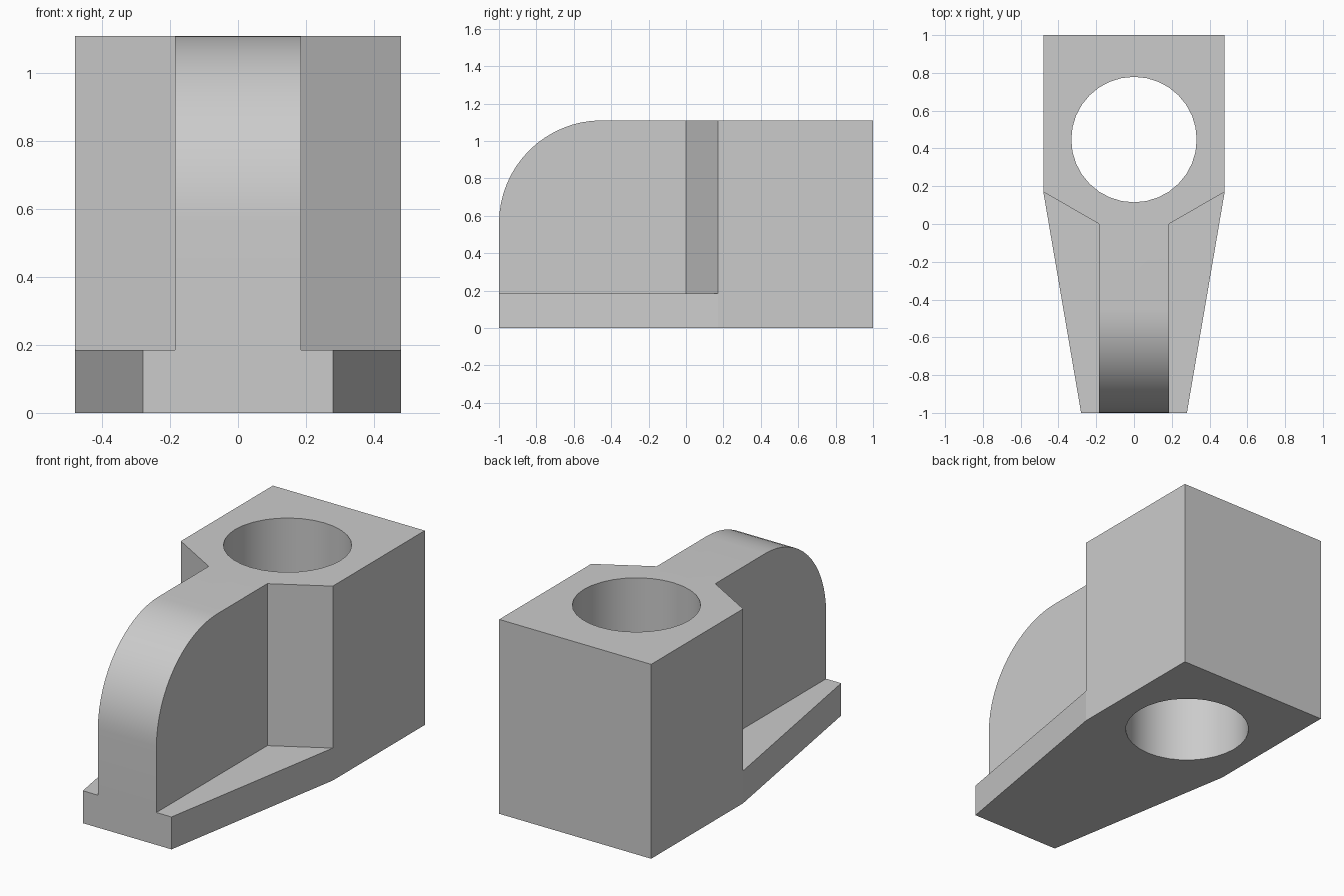
import bpy
import bmesh
import math

cube = bpy.data.objects.get("Cube")
if cube:
    bpy.data.objects.remove(cube, do_unlink=True)

HEIGHT, FLANGE = 1.11, 0.185
WEB, FRONT, WIDE = 0.185, 0.28, 0.48
SHOULDER = 0.17

grey = bpy.data.materials.new("plain grey")
grey.use_nodes = True
colour = (0.6, 0.6, 0.6, 1)
grey.diffuse_color = colour
grey.node_tree.nodes["Principled BSDF"].inputs["Base Color"].default_value = colour


def prism(name, outline, low, high, round_front=0):
    """Extrude a plan outline upwards, optionally rounding its first top edge."""
    bm = bmesh.new()
    bottom = [bm.verts.new((x, y, low)) for x, y in outline]
    top = [bm.verts.new((x, y, high)) for x, y in outline]
    bm.faces.new(bottom)
    bm.faces.new(top)
    for i in range(len(outline)):
        j = (i + 1) % len(outline)
        bm.faces.new((bottom[i], bottom[j], top[j], top[i]))
    bmesh.ops.recalc_face_normals(bm, faces=bm.faces)
    if round_front:
        edge = bm.edges.get((top[0], top[1]))
        bmesh.ops.bevel(bm, geom=[edge], offset=round_front, segments=16,
                        profile=0.5, affect='EDGES')
    mesh = bpy.data.meshes.new(name)
    bm.to_mesh(mesh)
    bm.free()
    mesh.materials.append(grey)
    obj = bpy.data.objects.new(name, mesh)
    bpy.context.collection.objects.link(obj)
    return obj


# Tapered block with a rounded front
block = prism("bracket_body", [(-FRONT, -1), (FRONT, -1), (WIDE, SHOULDER),
                               (WIDE, 1), (-WIDE, 1), (-WIDE, SHOULDER)],
              0, HEIGHT, round_front=0.55)

# Side pockets leave a central web above the flange
cutters = []
slope = SHOULDER / (WIDE - WEB)
for side, label in ((1, "left"), (-1, "right")):
    plan = [(WEB, -1.2), (WEB, 0), (0.7, slope * (0.7 - WEB)), (0.7, -1.2)]
    cutters.append(prism(label + "_pocket_cutter",
                         [(side * x, y) for x, y in plan], FLANGE, 1.4))

# Vertical through hole
turns = [math.tau * i / 32 for i in range(32)]
cutters.append(prism("hole_cutter", [(0.332 * math.cos(a), 0.447 + 0.332 * math.sin(a))
                                     for a in turns], -0.2, 1.4))

# Apply the cuts and discard the cutters
bpy.ops.object.select_all(action='DESELECT')
bpy.context.view_layer.objects.active = block
block.select_set(True)
for cutter in cutters:
    cutter.hide_render = True
    cut = block.modifiers.new(cutter.name, 'BOOLEAN')
    cut.operation, cut.solver, cut.object = 'DIFFERENCE', 'EXACT', cutter
    bpy.ops.object.modifier_apply(modifier=cut.name)
    bpy.data.objects.remove(cutter, do_unlink=True)

bpy.ops.object.shade_smooth_by_angle(angle=math.radians(30))
